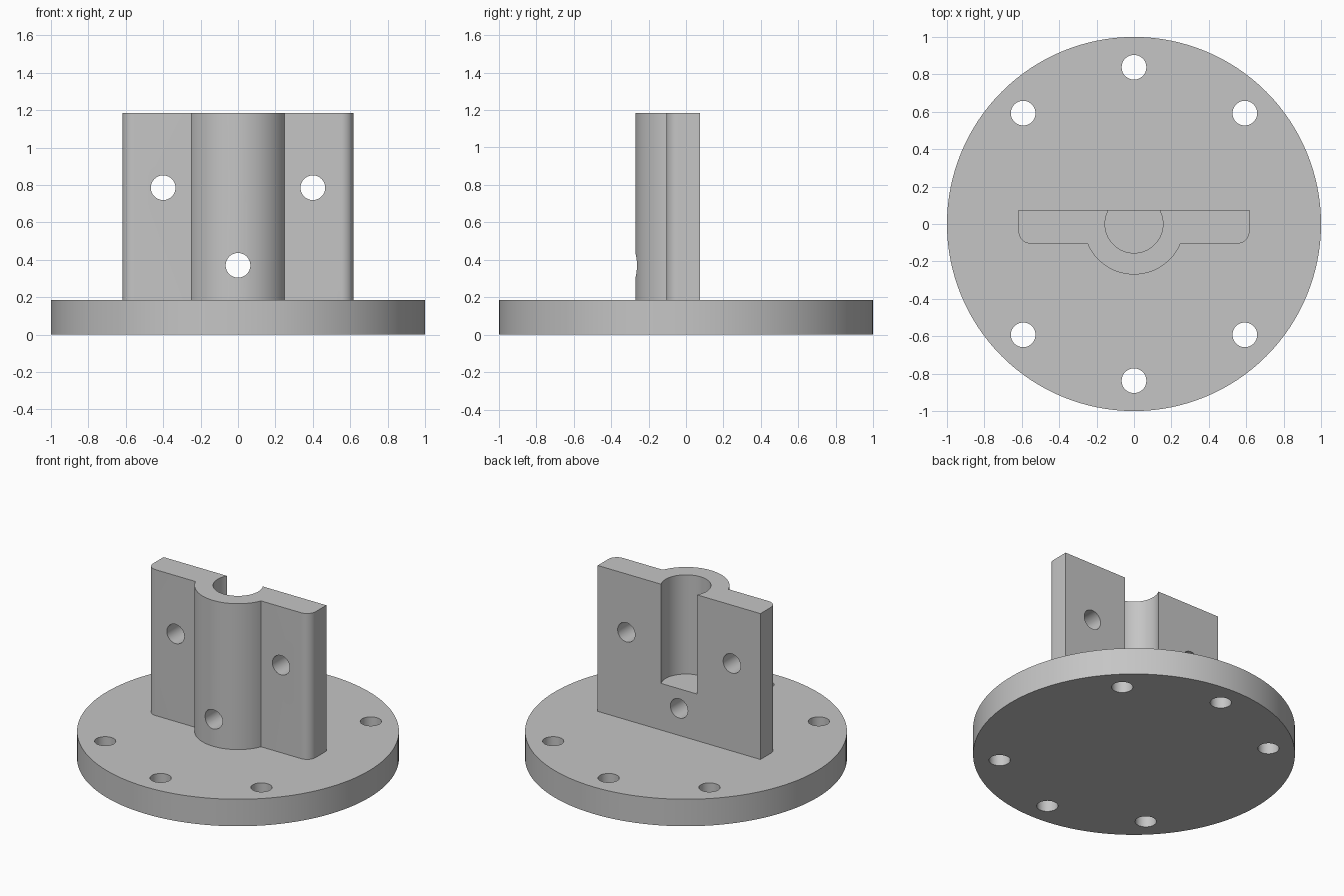
import bpy, bmesh, math
from mathutils import Matrix, Vector

cube = bpy.data.objects.get("Cube")
if cube:
    bpy.data.objects.remove(cube, do_unlink=True)

metal = bpy.data.materials.new("plain grey metal")
metal.use_nodes = True
grey = (0.56, 0.56, 0.56, 1)
metal.diffuse_color = grey
metal.node_tree.nodes["Principled BSDF"].inputs["Base Color"].default_value = grey

BASE_TOP, TOP = 0.185, 1.185
BACK, FRONT, HALF = 0.075, -0.105, 0.617
HOLE = 0.066


def new_object(name, bm):
    bmesh.ops.recalc_face_normals(bm, faces=bm.faces)
    mesh = bpy.data.meshes.new(name)
    bm.to_mesh(mesh)
    bm.free()
    obj = bpy.data.objects.new(name, mesh)
    bpy.context.collection.objects.link(obj)
    mesh.materials.append(metal)
    return obj


def cylinder(name, radius, start, end, segments=48):
    """Solid cylinder between two points."""
    a, b = Vector(start), Vector(end)
    turn = (b - a).to_track_quat('Z', 'Y').to_matrix().to_4x4()
    bm = bmesh.new()
    bmesh.ops.create_cone(bm, cap_ends=True, segments=segments, radius1=radius,
                          radius2=radius, depth=(b - a).length,
                          matrix=Matrix.Translation((a + b) / 2) @ turn)
    return new_object(name, bm)


def prism(name, outline, bottom, top):
    bm = bmesh.new()
    face = bm.faces.new([bm.verts.new((x, y, bottom)) for x, y in outline])
    side = bmesh.ops.extrude_face_region(bm, geom=[face])["geom"]
    bmesh.ops.translate(bm, vec=(0, 0, top - bottom),
                        verts=[v for v in side if isinstance(v, bmesh.types.BMVert)])
    return new_object(name, bm)


def activate(obj):
    bpy.ops.object.select_all(action='DESELECT')
    obj.select_set(True)
    bpy.context.view_layer.objects.active = obj


def drill(obj, radius, start, end, segments=48):
    cutter = cylinder("drill_cutter", radius, start, end, segments)
    cutter.hide_render = True
    mod = obj.modifiers.new("drill", 'BOOLEAN')
    mod.operation, mod.solver, mod.object = 'DIFFERENCE', 'EXACT', cutter
    activate(obj)
    bpy.ops.object.modifier_apply(modifier=mod.name)
    bpy.data.objects.remove(cutter, do_unlink=True)


def arc(cx, cy, radius, start, end, steps):
    angles = [start + (end - start) * i / steps for i in range(steps + 1)]
    return [(cx + radius * math.cos(a), cy + radius * math.sin(a)) for a in angles]


# Round flange with six bolt holes; none on the left-right axis
flange = cylinder("base_flange", 1, (0, 0, 0), (0, 0, BASE_TOP), 128)
for eighth in (1, 2, 3, 5, 6, 7):
    a = eighth * math.pi / 4
    x, y = 0.838 * math.cos(a), 0.838 * math.sin(a)
    drill(flange, HOLE, (x, y, -0.1), (x, y, 0.3))

# Upright half clamp: flat wings with rounded front corners and a curved boss
boss, fillet = 0.27, 0.065
meet = math.asin(-FRONT / boss)
outline = [(HALF, BACK), (-HALF, BACK)]
outline += arc(fillet - HALF, FRONT + fillet, fillet, math.pi, 1.5 * math.pi, 10)
outline += arc(0, 0, boss, math.pi + meet, 2 * math.pi - meet, 40)
outline += arc(HALF - fillet, FRONT + fillet, fillet, 1.5 * math.pi, 2 * math.pi, 10)
clamp = prism("upright_clamp", outline, BASE_TOP, TOP)

# Shaft socket, open to the back, with a flat floor
drill(clamp, 0.155, (0, 0, 0.505), (0, 0, 1.4), 64)

# Two clamp bolt holes and a cross hole below the socket
for x, z in ((-0.4, 0.785), (0.4, 0.785), (0, 0.37)):
    drill(clamp, HOLE, (x, -0.5, z), (x, 0.5, z))

for obj in (flange, clamp):
    activate(obj)
    bpy.ops.object.shade_smooth_by_angle(angle=math.radians(30))
